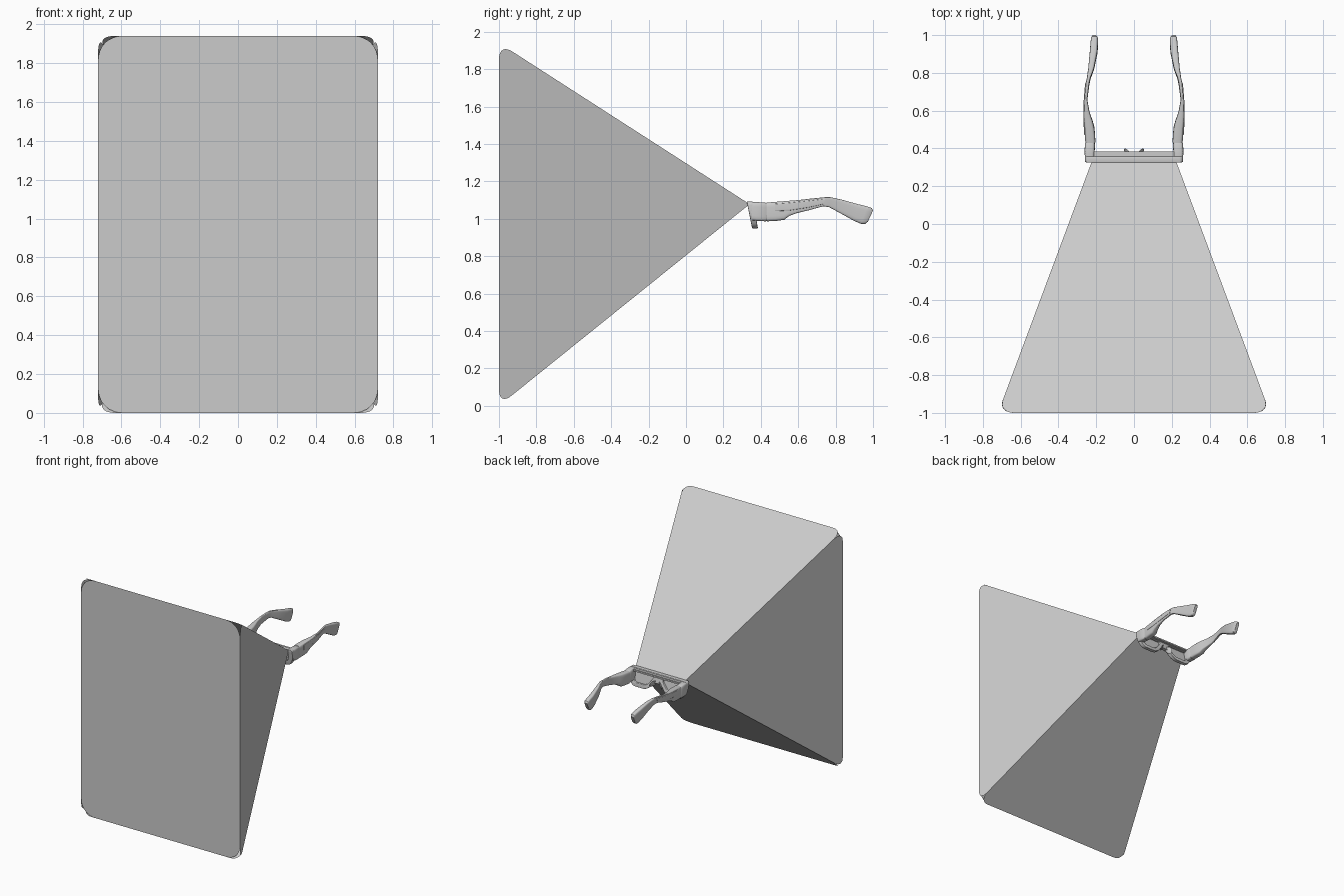
import bpy, bmesh, math
from mathutils import Vector

if "Cube" in bpy.data.objects:
    bpy.data.objects.remove(bpy.data.objects["Cube"])


def fillet(pts, radii, n=8):
    """Round each polygon corner with a curve of given tangent length."""
    out, pts = [], [Vector(p) for p in pts]
    for i, p in enumerate(pts):
        r = radii[i]
        if r == 0:
            out.append(p)
            continue
        a = p + (pts[i - 1] - p).normalized() * r
        b = p + (pts[(i + 1) % len(pts)] - p).normalized() * r
        for k in range(n + 1):
            t = k / n
            w = 1.17  # weighted to stay close to a circular arc
            q0, q1, q2 = (1 - t) ** 2, 2 * t * (1 - t) * w / 1.4, t * t
            out.append((a * q0 + p * q1 + b * q2) / (q0 + q1 + q2))
    return out


def finish(name, bm, smooth=35):
    bmesh.ops.recalc_face_normals(bm, faces=bm.faces)
    me = bpy.data.meshes.new(name)
    bm.to_mesh(me)
    bm.free()
    ob = bpy.data.objects.new(name, me)
    bpy.context.collection.objects.link(ob)
    bpy.ops.object.select_all(action='DESELECT')
    bpy.context.view_layer.objects.active = ob
    ob.select_set(True)
    if smooth:
        bpy.ops.object.shade_smooth_by_angle(angle=math.radians(smooth))
    return ob


def panel(name, pts, radii):
    bm = bmesh.new()
    bm.faces.new([bm.verts.new(p) for p in fillet(pts, radii)])
    return finish(name, bm, 0)


def loft(name, stations, side, power=0.4, n=20):
    """Stations: y top, z top, y bottom, z bottom, inner x, outer x."""
    bm = bmesh.new()
    rings = []
    for yt, zt, yb, zb, xi, xo in stations:
        ring = []
        for k in range(n):
            a = 2 * math.pi * (k + 0.5) / n
            c, s = math.cos(a), math.sin(a)
            c = math.copysign(abs(c) ** power, c)
            s = math.copysign(abs(s) ** power, s)
            t = (s + 1) / 2
            x = (xi + xo) / 2 + c * (xo - xi) / 2
            ring.append(bm.verts.new((side * x, yb + (yt - yb) * t, zb + (zt - zb) * t)))
        rings.append(ring)
    for r, q in zip(rings, rings[1:]):
        for k in range(n):
            j = (k + 1) % n
            bm.faces.new((r[k], r[j], q[j], q[k]))
    bm.faces.new(rings[0])
    bm.faces.new(rings[-1])
    return finish(name, bm)


def plate(name, loops, y0, half, bevel):
    """Filled x/z outline with holes, given thickness and leaned back at the bottom."""
    cu = bpy.data.curves.new(name, 'CURVE')
    cu.dimensions, cu.fill_mode = '2D', 'BOTH'
    cu.extrude, cu.bevel_depth, cu.bevel_resolution = half, bevel, 2
    for lp in loops:
        sp = cu.splines.new('POLY')
        sp.points.add(len(lp) - 1)
        for p, q in zip(sp.points, lp):
            p.co = (q[0], q[1], 0, 1)
        sp.use_cyclic_u = True
    tmp = bpy.data.objects.new(name + "_curve", cu)
    bpy.context.collection.objects.link(tmp)
    bpy.context.view_layer.update()
    bm = bmesh.new()
    me = tmp.to_mesh()
    bm.from_mesh(me)
    tmp.to_mesh_clear()
    bpy.data.objects.remove(tmp)
    bmesh.ops.remove_doubles(bm, verts=bm.verts, dist=1e-5)
    for v in bm.verts:
        x, z, d = v.co
        v.co = (x, y0 + d + (1.09 - z) * 0.2, z)
    return finish(name, bm)


# view volume: front sheet and four sheets converging on the glasses
W, H, R = 0.72, 1.94, 0.09
AX, AY, AZ = 0.22, 0.34, 1.078
panel("front_sheet", [(-W, -1, 0), (W, -1, 0), (W, -1, H), (-W, -1, H)], [0.13] * 4)
for nm, z in (("top_sheet", H), ("bottom_sheet", 0)):
    panel(nm, [(-W, -1, z), (W, -1, z), (AX, AY, AZ), (-AX, AY, AZ)], [R, R, 0, 0])
for s in (-1, 1):
    panel("side_sheet", [(s * W, -1, 0), (s * W, -1, H), (s * AX, AY, AZ)], [R, R, 0])

# glasses front with two lens openings
half_out = [(0.255, 1.088), (0.256, 1.02), (0.222, 0.953), (0.085, 0.953), (0.035, 1.02)]
mirror_out = [(-x, z) for x, z in reversed(half_out)]
outline = fillet(half_out + mirror_out,
                 [0.015, 0.03, 0.03, 0.04, 0.03, 0.03, 0.04, 0.03, 0.03, 0.015], 6)
hole = [(0.222, 1.066), (0.222, 1.02), (0.203, 0.975), (0.095, 0.975), (0.042, 1.04), (0.042, 1.066)]
rad = [0.014, 0.02, 0.02, 0.03, 0.014, 0.012]
holes = [fillet([(s * x, z) for x, z in hole], rad, 6) for s in (1, -1)]
plate("glasses_front", [outline] + holes, 0.341, 0.012, 0.004)
for h in holes:
    plate("lens", [h], 0.341, 0.002, 0)

# brow bar behind the rims
bm = bmesh.new()
bmesh.ops.create_cube(bm, size=1)
for v in bm.verts:
    v.co = (v.co.x * 0.43, 0.366 + v.co.y * 0.034, 1.076 + v.co.z * 0.018)
bmesh.ops.bevel(bm, geom=bm.edges[:], offset=0.004, segments=2, affect='EDGES')
finish("brow_bar", bm)

hinge = [
    (0.340, 1.088, 0.355, 0.992, 0.210, 0.259),
    (0.375, 1.090, 0.380, 0.988, 0.208, 0.262),
    (0.425, 1.086, 0.428, 0.986, 0.207, 0.260),
    (0.432, 1.083, 0.434, 0.990, 0.211, 0.256)]
temple = [
    (0.430, 1.086, 0.432, 0.986, 0.204, 0.257),
    (0.470, 1.090, 0.480, 0.988, 0.206, 0.261),
    (0.510, 1.093, 0.525, 0.994, 0.211, 0.263),
    (0.545, 1.096, 0.552, 1.015, 0.220, 0.265),
    (0.590, 1.099, 0.592, 1.030, 0.235, 0.265),
    (0.660, 1.107, 0.655, 1.045, 0.247, 0.263),
    (0.750, 1.116, 0.735, 1.067, 0.236, 0.256),
    (0.775, 1.115, 0.765, 1.062, 0.230, 0.250),
    (0.830, 1.103, 0.815, 1.035, 0.211, 0.242),
    (0.920, 1.078, 0.900, 0.988, 0.193, 0.234),
    (0.970, 1.066, 0.935, 0.973, 0.190, 0.230),
    (0.993, 1.058, 0.957, 0.972, 0.191, 0.228),
    (1.000, 1.044, 0.972, 0.984, 0.197, 0.222)]
inlay = [
    (0.475, 1.080, 0.475, 1.040, 0.240, 0.264),
    (0.550, 1.086, 0.555, 1.044, 0.245, 0.268),
    (0.660, 1.097, 0.655, 1.060, 0.250, 0.266),
    (0.745, 1.107, 0.735, 1.078, 0.240, 0.259)]

# temples, hinges and nose pads on both sides
for s in (-1, 1):
    loft("hinge_block", hinge, s)
    loft("temple", temple, s)
    loft("temple_inlay", inlay, s, 0.25)
    bm = bmesh.new()
    bmesh.ops.create_uvsphere(bm, u_segments=16, v_segments=10, radius=1)
    for v in bm.verts:
        x, y, z = v.co
        v.co = (s * (0.034 + 0.006 * x + 0.013 * y - 0.012 * z),
                0.376 + 0.024 * y, 1.012 + 0.026 * z)
    finish("nose_pad", bm)
